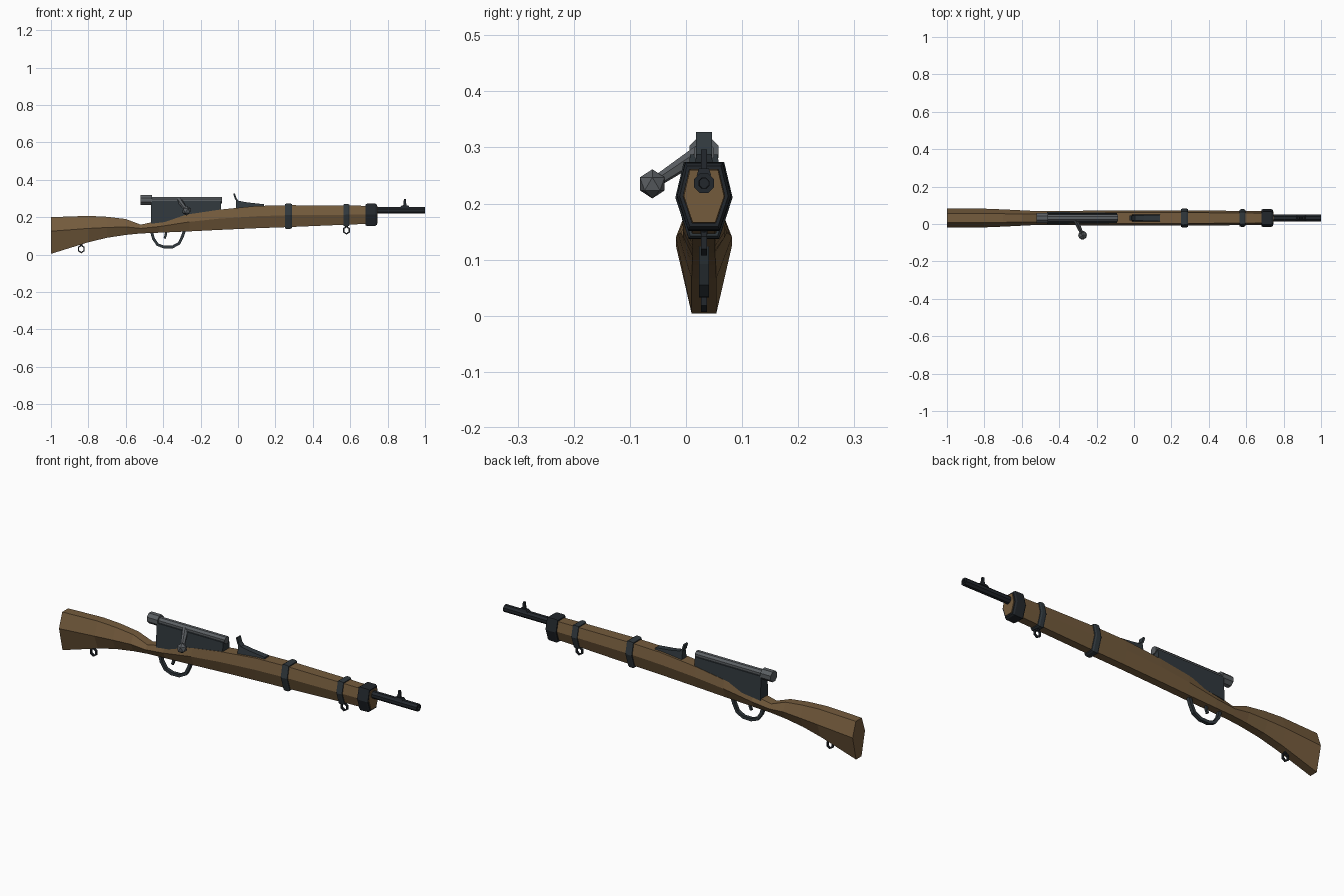
import bpy, bmesh, math
from mathutils import Vector

if "Cube" in bpy.data.objects:
    bpy.data.objects.remove(bpy.data.objects["Cube"])

YC = 0.032  # centre line of the gun


def material(name, rgb):
    m = bpy.data.materials.new(name)
    m.diffuse_color = (*rgb, 1)
    m.use_nodes = True
    m.node_tree.nodes["Principled BSDF"].inputs["Base Color"].default_value = m.diffuse_color
    return m


WOOD = material("walnut wood", (0.175, 0.105, 0.046))
DARK = material("blued steel", (0.030, 0.040, 0.047))
BLACK = material("black steel", (0.016, 0.020, 0.025))
GREY = material("bolt steel", (0.105, 0.115, 0.125))


def finish(name, bm, mat):
    bmesh.ops.recalc_face_normals(bm, faces=bm.faces)
    me = bpy.data.meshes.new(name)
    bm.to_mesh(me)
    bm.free()
    me.materials.append(mat)
    ob = bpy.data.objects.new(name, me)
    bpy.context.collection.objects.link(ob)
    return ob


def loft(name, rings, mat, closed=False):
    """Skin a list of equal-length point rings."""
    bm = bmesh.new()
    vs = [[bm.verts.new(p) for p in r] for r in rings]
    n = len(vs[0])
    for k in range(len(vs) if closed else len(vs) - 1):
        a, b = vs[k], vs[(k + 1) % len(vs)]
        for i in range(n):
            j = (i + 1) % n
            bm.faces.new((a[i], a[j], b[j], b[i]))
    if not closed:
        bm.faces.new(vs[0])
        bm.faces.new(vs[-1])
    return finish(name, bm, mat)


def rod(name, a, b, r1, r2, mat, sides=8):
    a, b = Vector(a), Vector(b)
    d = b - a
    u = d.cross(Vector((0, 0, 1))).normalized()
    v = d.cross(u).normalized()
    def ring(c, r):
        r /= math.cos(math.pi / sides)
        return [c + r * (u * math.cos(t) + v * math.sin(t)) for t in
                [(i + 0.5) * math.tau / sides for i in range(sides)]]
    return loft(name, [ring(a, r1), ring(b, r2)], mat)


def side_plate(name, outline, half, mat, top_half=None):
    """Extrude an x-z outline across y, optionally narrower at its top."""
    zs = [z for _, z in outline]
    lo, hi = min(zs), max(zs)
    th = half if top_half is None else top_half
    w = [half + (th - half) * (z - lo) / (hi - lo) for z in zs]
    return loft(name, [[(x, YC + s * k, z) for (x, z), k in zip(outline, w)]
                       for s in (-1, 1)], mat)


def strip(name, path, t, half, mat, closed=False):
    """Rectangular bar swept along an x-z path."""
    rings, n = [], len(path)
    for i, (x, z) in enumerate(path):
        p = path[(i - 1) % n] if closed or i else path[0]
        q = path[(i + 1) % n] if closed or i < n - 1 else path[-1]
        d = Vector((q[0] - p[0], q[1] - p[1])).normalized()
        ox, oz = -d.y * t / 2, d.x * t / 2
        rings.append([(x + s * ox, YC + y, z + s * oz) for s, y in
                      ((1, -half), (1, half), (-1, half), (-1, -half))])
    return loft(name, rings, mat, closed)


# Stock stations: x, top z, ridge z, bottom z, top / ridge / bottom half width
STATIONS = [
    (-1.00, 0.200, 0.125, 0.004, 0.024, 0.050, 0.022),
    (-0.80, 0.207, 0.140, 0.066, 0.024, 0.050, 0.022),
    (-0.70, 0.202, 0.145, 0.090, 0.023, 0.046, 0.021),
    (-0.60, 0.190, 0.148, 0.105, 0.021, 0.041, 0.020),
    (-0.52, 0.160, 0.140, 0.113, 0.022, 0.037, 0.020),
    (-0.42, 0.182, 0.150, 0.117, 0.026, 0.037, 0.020),
    (-0.26, 0.216, 0.175, 0.124, 0.030, 0.039, 0.020),
    (-0.10, 0.240, 0.192, 0.132, 0.030, 0.041, 0.020),
    (0.10, 0.260, 0.205, 0.141, 0.030, 0.041, 0.020),
    (0.27, 0.264, 0.211, 0.147, 0.029, 0.041, 0.020),
    (0.58, 0.262, 0.213, 0.160, 0.027, 0.038, 0.020),
    (0.745, 0.260, 0.213, 0.166, 0.025, 0.036, 0.020),
]


def section(st, g=0.0):
    x, zt, zm, zb, wt, wm, wb = st
    return [(x, YC + y, z) for y, z in (
        (-wt - g * .7, zt + g), (wt + g * .7, zt + g), (wm + g, zm),
        (wb + g * .7, zb - g), (-wb - g * .7, zb - g), (-wm - g, zm))]


def station_at(x):
    for a, b in zip(STATIONS, STATIONS[1:]):
        if a[0] <= x <= b[0]:
            f = (x - a[0]) / (b[0] - a[0])
            return tuple(p + (q - p) * f for p, q in zip(a, b))


loft("stock", [section(s) for s in STATIONS], WOOD)

# Bands wrapped around the fore-end, with bevelled edges
for name, x, w, g, mat in (("middle_band", 0.27, 0.036, 0.010, DARK),
                           ("front_band", 0.58, 0.032, 0.009, DARK),
                           ("nose_cap", 0.712, 0.060, 0.012, BLACK)):
    h, c = w / 2, 0.008
    loft(name, [section(station_at(x + o), k) for o, k in
                ((-h, 0.001), (-h, g * .6), (-h + c, g), (h - c, g),
                 (h, g * .6), (h, 0.001))], mat, closed=True)

# Barrel with an open muzzle
ZB = 0.236
def circle(x, r):
    return [(x, YC + r * math.cos((i + .5) * math.tau / 8),
             ZB + r * math.sin((i + .5) * math.tau / 8)) for i in range(8)]
loft("barrel", [circle(x, r) for x, r in
                ((0.72, 0.019), (1.0, 0.019), (1.0, 0.010), (0.95, 0.009))], BLACK)

# Front sight
side_plate("front_sight_base", [(0.865, 0.25), (0.875, 0.262), (0.91, 0.262),
                                (0.92, 0.25)], 0.013, BLACK, 0.009)
side_plate("front_sight_post", [(0.883, 0.26), (0.887, 0.296), (0.897, 0.296),
                                (0.901, 0.26)], 0.005, BLACK)

# Receiver and bolt
side_plate("receiver", [(-0.465, 0.165), (-0.465, 0.287), (-0.09, 0.287),
                        (-0.09, 0.225), (-0.26, 0.19)], 0.032, DARK, 0.025)
rod("bolt_body", (-0.47, YC, 0.291), (-0.085, YC, 0.291), 0.018, 0.018, GREY)
rod("bolt_rear", (-0.52, YC, 0.292), (-0.46, YC, 0.292), 0.026, 0.026, GREY)
rod("bolt_handle", (-0.315, YC - 0.005, 0.292), (-0.278, -0.052, 0.240),
    0.013, 0.009, GREY, 6)
bm = bmesh.new()
bmesh.ops.create_icosphere(bm, subdivisions=1, radius=0.026)
bmesh.ops.translate(bm, verts=bm.verts, vec=(-0.275, -0.060, 0.235))
finish("bolt_knob", bm, GREY)

# Rear sight: wedge base and raised leaf
side_plate("rear_sight_base", [(-0.012, 0.245), (-0.012, 0.290), (0.05, 0.279),
                               (0.14, 0.269), (0.14, 0.255)], 0.020, DARK, 0.013)
strip("rear_sight_leaf", [(0.005, 0.280), (-0.012, 0.298), (-0.021, 0.326)],
      0.009, 0.014, DARK)

# Trigger guard and trigger
strip("trigger_guard", [(-0.462, 0.122), (-0.452, 0.085), (-0.430, 0.053),
                        (-0.395, 0.040), (-0.350, 0.041), (-0.315, 0.060),
                        (-0.298, 0.095), (-0.287, 0.127)], 0.015, 0.009, DARK)
strip("trigger", [(-0.385, 0.125), (-0.386, 0.105), (-0.393, 0.086)],
      0.012, 0.005, DARK)

# Hexagonal sling loops
for name, x, z in (("rear_sling_loop", -0.838, 0.030),
                   ("front_sling_loop", 0.58, 0.130)):
    strip(name, [(x + 0.017 * math.sin(i * math.tau / 6),
                  z + 0.019 * math.cos(i * math.tau / 6)) for i in range(6)],
          0.008, 0.005, BLACK, closed=True)
    rod(name + "_stud", (x, YC, z + 0.015), (x + 0.001, YC, z + 0.04),
        0.006, 0.006, BLACK, 6)
